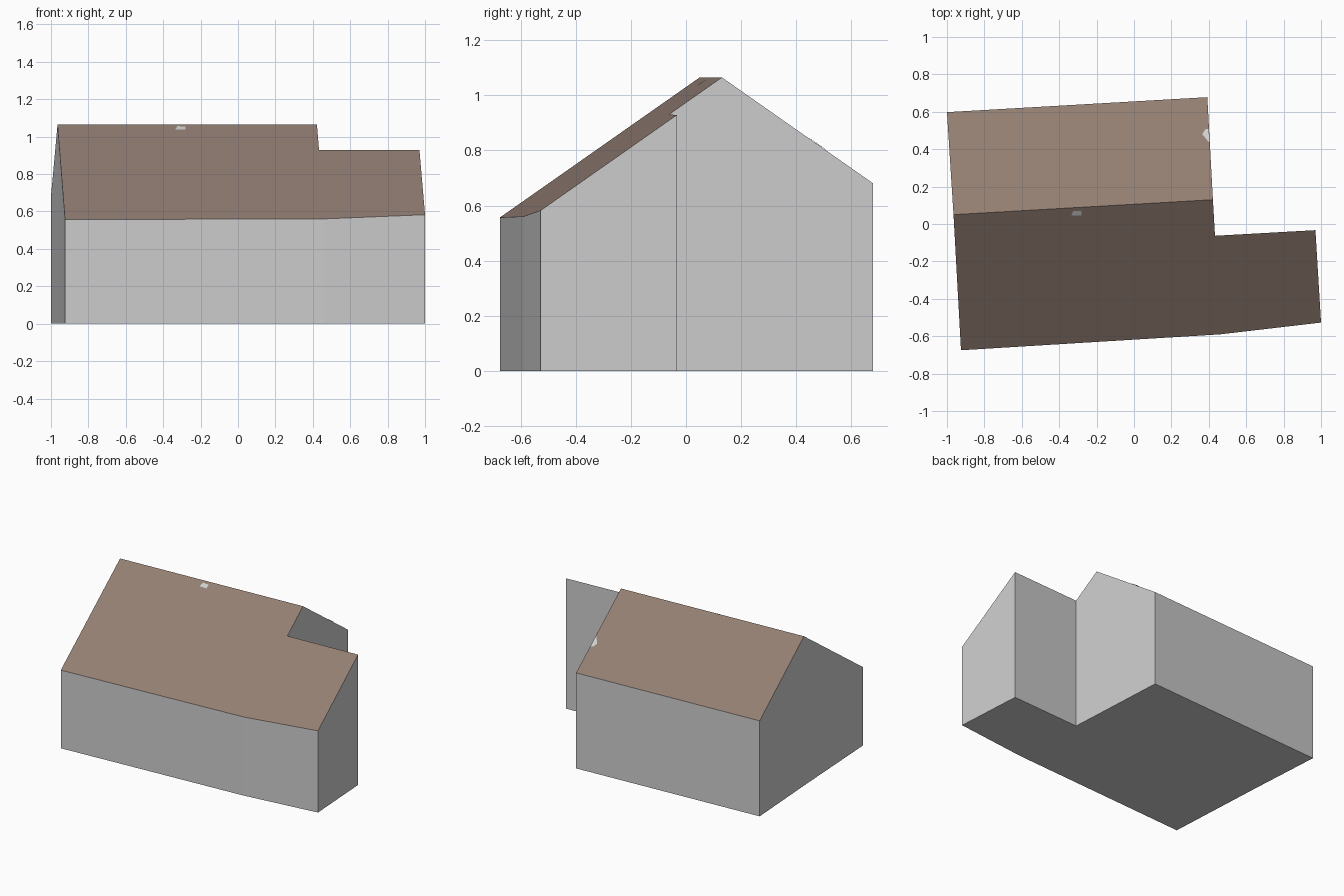
import bpy, bmesh
from mathutils import Vector

if "Cube" in bpy.data.objects:
    bpy.data.objects.remove(bpy.data.objects["Cube"])

def material(name, color):
    m = bpy.data.materials.new(name)
    m.diffuse_color = (*color, 1)
    m.use_nodes = True
    m.node_tree.nodes["Principled BSDF"].inputs["Base Color"].default_value = m.diffuse_color
    return m

wall = material("wall grey", (0.62, 0.62, 0.62))
roof = material("roof brown", (0.29, 0.21, 0.17))

# Slightly rotated ridge line; roof height falls with distance from it
RIDGE_L, RIDGE_R = Vector((-0.965, 0.05)), Vector((0.422, 0.13))
ALONG = (RIDGE_R - RIDGE_L).normalized()
RIDGE_Z, PITCH = 1.065, 0.70

def roof_z(x, y):
    return RIDGE_Z - PITCH * abs(ALONG.cross(Vector((x, y)) - RIDGE_L))

def make_object(name, faces, mats):
    bm = bmesh.new()
    for f in faces:
        bm.faces.new([bm.verts.new(p) for p in f])
    bmesh.ops.remove_doubles(bm, verts=bm.verts, dist=1e-5)
    bm.normal_update()
    for f in bm.faces:
        f.material_index = 1 if f.normal.z > 0.1 else 0   # upward faces are roof
    me = bpy.data.meshes.new(name)
    bm.to_mesh(me)
    bm.free()
    for m in mats:
        me.materials.append(m)
    ob = bpy.data.objects.new(name, me)
    bpy.context.collection.objects.link(ob)

# Footprint, counter-clockwise from the front left, including both gable points
outline = [(-0.925, -0.675), (0.46, -0.59), (1.0, -0.527), (0.97, -0.033),
           (0.433, -0.063), tuple(RIDGE_R), (0.392, 0.678), (-1.0, 0.598),
           tuple(RIDGE_L)]
low = [Vector((x, y, 0)) for x, y in outline]
top = [Vector((x, y, roof_z(x, y))) for x, y in outline]

faces = [low[::-1]]                                        # floor
for i in range(len(low)):                                  # walls
    j = (i + 1) % len(low)
    faces.append([low[i], low[j], top[j], top[i]])
faces.append([top[i] for i in (0, 1, 2, 3, 4, 5, 8)])      # front slope
faces.append([top[i] for i in (8, 5, 6, 7)])               # back slope
make_object("house", faces, [wall, roof])

# Small pale patches lying on the roof slopes
def patch(name, pts):
    make_object(name, [[(x, y, roof_z(x, y) + 0.003) for x, y in pts]], [wall, wall])

patch("ridge_patch", [(-0.335, 0.045), (-0.28, 0.045), (-0.28, 0.07), (-0.325, 0.07)])
patch("verge_patch", [(0.365, 0.48), (0.402, 0.435), (0.398, 0.51), (0.38, 0.505)])
